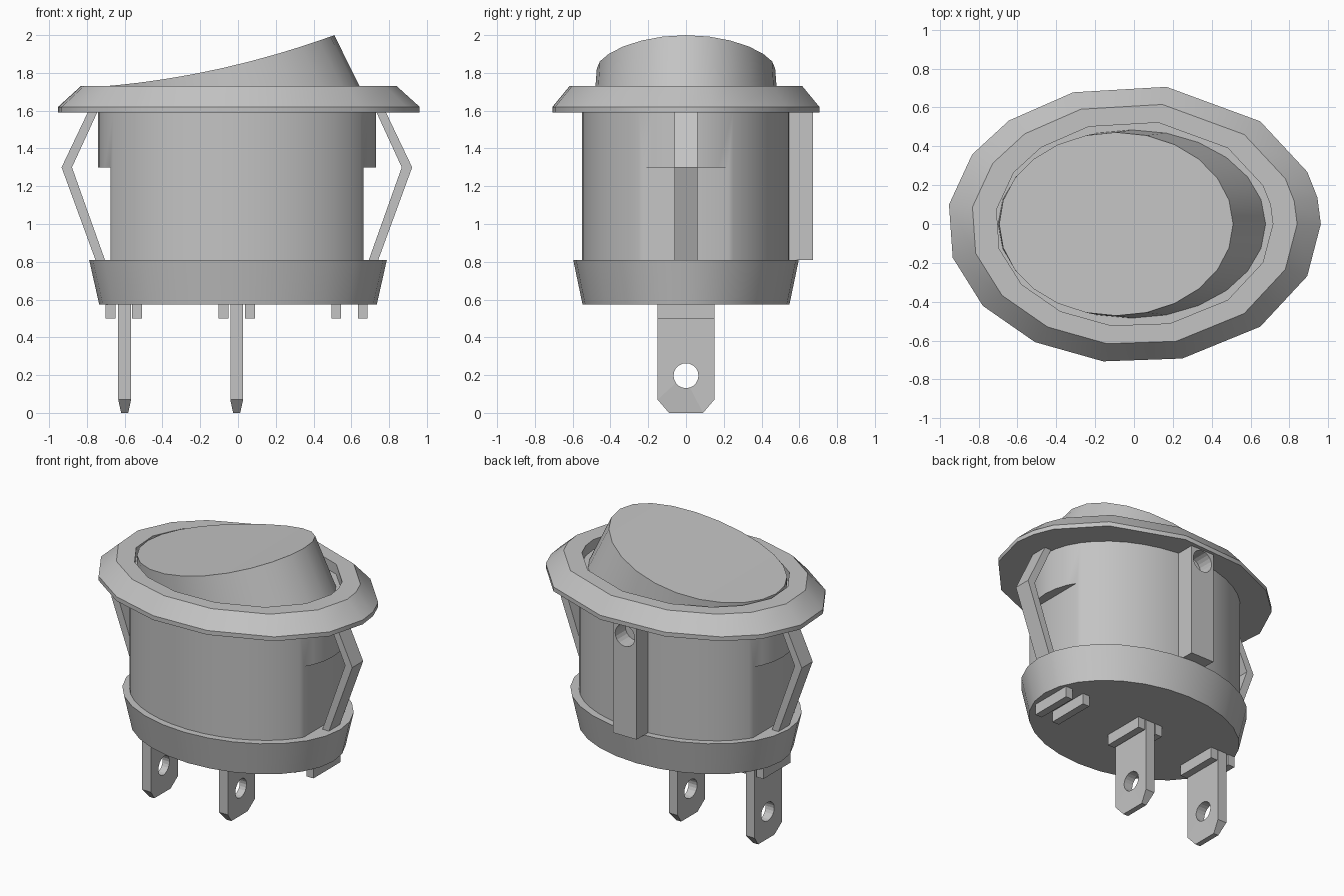
import bpy, bmesh, math

cube = bpy.data.objects.get("Cube")
if cube:
    bpy.data.objects.remove(cube, do_unlink=True)

grey = bpy.data.materials.new("plain_grey")
grey.use_nodes = True
GREY = (0.55, 0.55, 0.55, 1)
grey.diffuse_color = GREY
grey.node_tree.nodes["Principled BSDF"].inputs["Base Color"].default_value = GREY

SHIFT = -0.006  # body and clips sit slightly off centre


def finish(name, bm, smooth=None):
    bmesh.ops.recalc_face_normals(bm, faces=bm.faces)
    mesh = bpy.data.meshes.new(name)
    bm.to_mesh(mesh)
    bm.free()
    mesh.materials.append(grey)
    obj = bpy.data.objects.new(name, mesh)
    bpy.context.collection.objects.link(obj)
    if smooth:
        select(obj)
        bpy.ops.object.shade_smooth_by_angle(angle=math.radians(smooth))
    return obj


def select(obj):
    bpy.ops.object.select_all(action='DESELECT')
    obj.select_set(True)
    bpy.context.view_layer.objects.active = obj


def ellipse(bm, rx, ry, z, angles, cx=0):
    return [bm.verts.new((cx + rx * math.cos(a), ry * math.sin(a), z)) for a in angles]


def bridge(bm, a, b):
    for i in range(len(a)):
        j = (i + 1) % len(a)
        bm.faces.new((a[i], a[j], b[j], b[i]))


def even(n):
    return [2 * math.pi * i / n for i in range(n)]


def stack(name, levels, angles, smooth, cx=0):
    """Elliptical rings joined in order, capped at both ends."""
    bm = bmesh.new()
    rings = [ellipse(bm, rx, ry, z, angles, cx) for rx, ry, z in levels]
    for a, b in zip(rings, rings[1:]):
        bridge(bm, a, b)
    bm.faces.new(rings[0])
    bm.faces.new(rings[-1])
    return finish(name, bm, smooth)


def prism(name, pts, axis, lo, hi):
    """Outline extruded along x or y."""
    bm = bmesh.new()
    place = (lambda p, d: (d, p[0], p[1])) if axis == "x" else (lambda p, d: (p[0], d, p[1]))
    a, b = [[bm.verts.new(place(p, d)) for p in pts] for d in (lo, hi)]
    bridge(bm, a, b)
    bm.faces.new(a)
    bm.faces.new(b)
    return finish(name, bm)


def box(name, x0, x1, y0, y1, z0, z1):
    return prism(name, [(x0, z0), (x1, z0), (x1, z1), (x0, z1)], "y", y0, y1)


def disc(name, c, r, axis, lo, hi):
    pts = [(c[0] + r * math.cos(a), c[1] + r * math.sin(a)) for a in even(20)]
    return prism(name, pts, axis, lo, hi)


def cut(obj, cutter):
    cutter.hide_render = True
    mod = obj.modifiers.new("cut", 'BOOLEAN')
    mod.operation = 'DIFFERENCE'
    mod.solver = 'EXACT'
    mod.object = cutter
    select(obj)
    bpy.ops.object.modifier_apply(modifier=mod.name)
    bpy.data.objects.remove(cutter, do_unlink=True)


# Bezel with sloping edge and recessed well
bezel_angles = [math.radians(a) for a in (0, 11, 22, 47.5, 80, 109, 132, 150, 172,
                                          194, 216, 238, 260.5, 285, 312.5, 338)]
stack("bezel", [(0.962, 0.717, 1.59), (0.962, 0.717, 1.62), (0.84, 0.625, 1.73),
                (0.715, 0.53, 1.73), (0.715, 0.53, 1.66)], bezel_angles, 35)

# Barrel with a flat below each clip shoulder
barrel = stack("barrel", [(0.736, 0.55, 0.8), (0.736, 0.55, 1.6)], even(40), None, SHIFT)
for side in (-1, 1):
    x0, x1 = sorted((SHIFT + side * 0.67, SHIFT + side * 0.9))
    cut(barrel, box("flat_cutter", x0, x1, -0.5, 0.5, 0.7, 1.3))
select(barrel)
bpy.ops.object.shade_smooth_by_angle(angle=math.radians(30))

# Flared base collar
stack("base_collar", [(0.735, 0.548, 0.575), (0.788, 0.597, 0.81)], even(28), 30)

# Key rib on the back with a round pocket near its top
rib = box("key_rib", -0.09, 0.09, 0.5, 0.672, 0.81, 1.595)
cut(rib, disc("pocket_cutter", (0, 1.51), 0.075, "y", 0.56, 0.8))

# Bent spring clips
clip = [(0.785, 1.6), (0.928, 1.3), (0.745, 0.8), (0.695, 0.8), (0.873, 1.3), (0.735, 1.6)]
for side, label in ((1, "left"), (-1, "right")):
    prism(label + "_clip", [(SHIFT + side * x, z) for x, z in clip], "y", -0.06, 0.06)

# Terminal blades with tapered tips and round holes
outline = [(-0.09, 0), (0.09, 0), (0.15, 0.07), (0.15, 0.6), (-0.15, 0.6), (-0.15, 0.07)]
for label, x in (("side", -0.6), ("middle", -0.007)):
    blade = prism(label + "_terminal", outline, "x", x - 0.034, x + 0.034)
    for v in blade.data.vertices:
        if v.co.z < 0.01:
            v.co.x = x + (v.co.x - x) * 0.55
    cut(blade, disc("hole_cutter", (0, 0.197), 0.066, "x", x - 0.2, x + 0.2))

# Guide strips either side of each terminal slot
for n, x in enumerate((-0.605, -0.007, 0.59)):
    for side in (-1, 1):
        c = x + side * 0.07
        box("guide_strip_%d" % (n + 1), c - 0.026, c + 0.026, -0.15, 0.15, 0.5, 0.58)

# Tilted rocker with a concave top
bm = bmesh.new()
N = 24
foot = ellipse(bm, 0.69, 0.485, 1.655, even(N), -0.01)
crown = ellipse(bm, 0.602, 0.472, 0, even(N), -0.092)
for v in crown:
    u = v.co.x + 0.7
    v.co.z = 1.73 + 0.083 * u + 0.1155 * u * u
bridge(bm, foot, crown)
bm.faces.new(foot)
for i in range(N // 2):
    strip = [crown[i], crown[i + 1], crown[N - i - 1], crown[-i]]
    bm.faces.new(list(dict.fromkeys(strip)))
finish("rocker", bm, 30)
